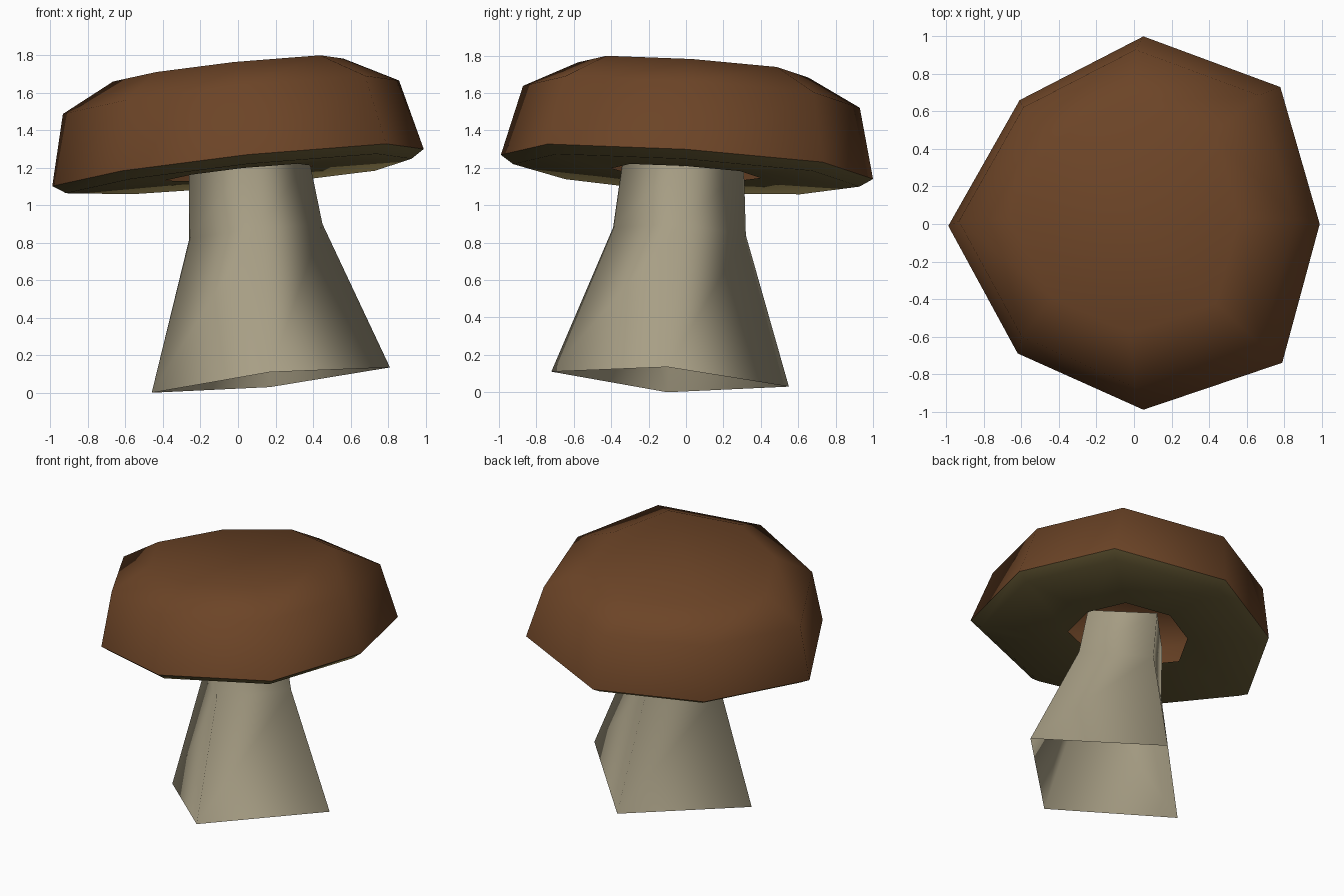
import bpy, bmesh
from mathutils import Vector

if "Cube" in bpy.data.objects:
    bpy.data.objects.remove(bpy.data.objects["Cube"])

# --- Materials ---
def material(name, rgb):
    m = bpy.data.materials.new(name)
    m.diffuse_color = (*rgb, 1.0)
    m.use_nodes = True
    m.node_tree.nodes["Principled BSDF"].inputs["Base Color"].default_value = m.diffuse_color
    return m

BROWN = material("cap_brown", (0.150, 0.058, 0.020))
OLIVE = material("gill_olive", (0.150, 0.115, 0.040))
CREAM = material("stem_cream", (0.390, 0.345, 0.235))

# --- Loft a stack of rings into a smooth-shaded surface ---
def loft(name, rings, mat, close_top=False):
    bm = bmesh.new()
    loops = [[bm.verts.new(p) for p in ring] for ring in rings]
    n = len(loops[0])
    for low, high in zip(loops, loops[1:]):
        for i in range(n):
            j = (i + 1) % n
            bm.faces.new((low[i], low[j], high[j], high[i]))
    if close_top:
        bm.faces.new(loops[-1])
    for f in bm.faces:
        f.smooth = True
    me = bpy.data.meshes.new(name)
    bm.to_mesh(me)
    bm.free()
    me.materials.append(mat)
    ob = bpy.data.objects.new(name, me)
    bpy.context.collection.objects.link(ob)
    return ob

# --- Cap outline, uneven octagon, counter-clockwise ---
OUTLINE = [(0.99, 0.0), (0.78, 0.73), (0.05, 1.0), (-0.61, 0.66),
           (-0.99, -0.01), (-0.62, -0.69), (0.05, -0.99), (0.79, -0.74)]
AXIS = Vector((-0.1, 0.065, 1.0))

def tilted_ring(scale, height):
    """Outline scaled on the tilted cap plane and moved along the cap axis."""
    return [Vector((x * scale, y * scale, 1.2 + (0.1 * x - 0.065 * y) * scale))
            + AXIS * height for x, y in OUTLINE]

# Hollow cap dome
loft("cap", [tilted_ring(1.0, 0.0), tilted_ring(0.905, 0.375),
             tilted_ring(0.62, 0.52)], BROWN, close_top=True)

# Underside: inner opening, outer edge, bevel up to the rim
loft("gills", [tilted_ring(0.40, -0.03), tilted_ring(0.93, -0.045),
               tilted_ring(1.0, 0.0)], OLIVE)

# Four-sided flared stem, open at both ends
loft("stem", [
    [(-0.46, -0.10, 0.00), (0.17, -0.72, 0.11), (0.81, -0.10, 0.135), (0.17, 0.55, 0.03)],
    [(-0.26, -0.03, 0.82), (0.10, -0.39, 0.88), (0.45, -0.03, 0.90), (0.10, 0.32, 0.84)],
    [(-0.26, -0.02, 1.18), (0.06, -0.34, 1.23), (0.38, -0.02, 1.24), (0.06, 0.31, 1.19)],
], CREAM)
